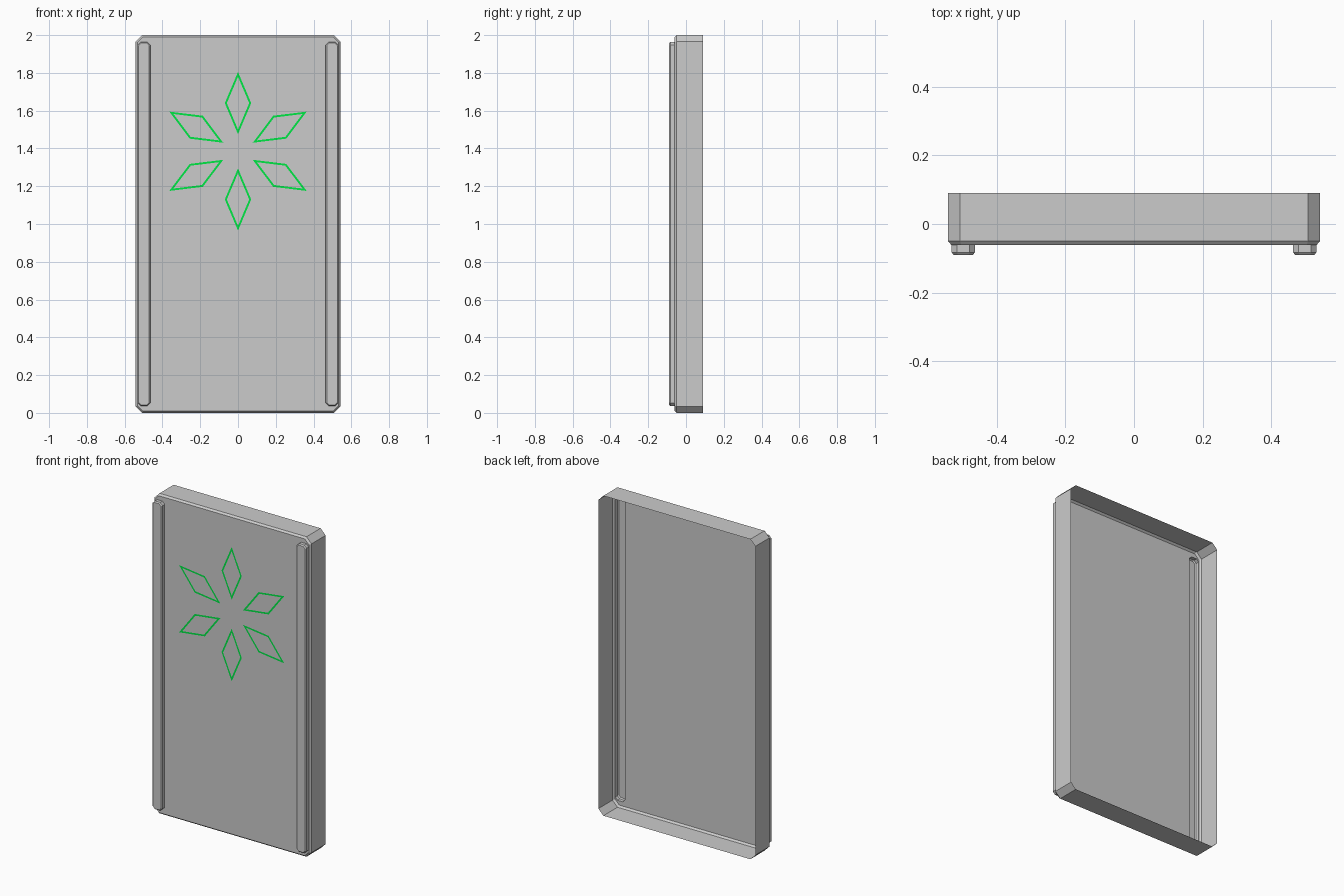
import bpy, bmesh, math
from mathutils import Matrix, Vector

cube = bpy.data.objects.get("Cube")
if cube:
    bpy.data.objects.remove(cube, do_unlink=True)


def material(name, color):
    m = bpy.data.materials.new(name)
    m.use_nodes = True
    m.diffuse_color = color
    m.node_tree.nodes["Principled BSDF"].inputs["Base Color"].default_value = color
    return m


grey = material("grey plastic", (0.6, 0.6, 0.6, 1))
green = material("bright green", (0.0, 0.8, 0.06, 1))

FRONT = -0.061          # front plane of the panel
MID = 1.0               # mid height
RAIL_X = 0.498


def outline(bm, cx, hw, hh, cut, y):
    """Closed loop: a rectangle with cut corners, at depth y."""
    pts = [(hw, cut - hh), (hw, hh - cut), (hw - cut, hh), (cut - hw, hh),
           (-hw, hh - cut), (-hw, cut - hh), (cut - hw, -hh), (hw - cut, -hh)]
    return [bm.verts.new((cx + x, y, MID + z)) for x, z in pts]


def loop_edges(bm, loop):
    return [bm.edges.new((a, b)) if not bm.edges.get((a, b)) else bm.edges.get((a, b))
            for a, b in zip(loop, loop[1:] + loop[:1])]


def bridge(bm, a, b):
    for i in range(len(a)):
        j = (i + 1) % len(a)
        bm.faces.new((a[i], a[j], b[j], b[i]))


def finish(bm, name, mat):
    bmesh.ops.recalc_face_normals(bm, faces=bm.faces)
    # front faces must look towards -y
    if sum(f.normal.y * f.calc_area() for f in bm.faces) > 0:
        bmesh.ops.reverse_faces(bm, faces=bm.faces)
    me = bpy.data.meshes.new(name)
    bm.to_mesh(me)
    bm.free()
    me.materials.append(mat)
    ob = bpy.data.objects.new(name, me)
    bpy.context.collection.objects.link(ob)
    return ob


# Open-backed panel shell with bevelled front rim and openings behind the rails
bm = bmesh.new()
back = outline(bm, 0, 0.543, 1.0, 0.035, 0.09)
rim = outline(bm, 0, 0.543, 1.0, 0.035, -0.049)
face = outline(bm, 0, 0.533, 0.99, 0.029, FRONT)
bridge(bm, back, rim)
bridge(bm, rim, face)
edges = loop_edges(bm, face)
for side in (-1, 1):
    edges += loop_edges(bm, outline(bm, side * RAIL_X, 0.034, 0.963, 0.016, FRONT))
bmesh.ops.triangle_fill(bm, use_beauty=True, edges=edges, normal=(0, -1, 0))
finish(bm, "panel_shell", grey)

# Hollow raised rails along both long edges
for side, name in ((1, "left_rail"), (-1, "right_rail")):
    bm = bmesh.new()
    base = outline(bm, side * RAIL_X, 0.034, 0.963, 0.016, FRONT)
    top = outline(bm, side * RAIL_X, 0.034, 0.963, 0.016, -0.083)
    cap = outline(bm, side * RAIL_X, 0.028, 0.957, 0.0125, -0.09)
    bridge(bm, base, top)
    bridge(bm, top, cap)
    bm.faces.new(cap)
    finish(bm, name, grey)

# Six green diamond outlines arranged as a flower
bm = bmesh.new()
for k in range(6):
    turn = Matrix.Rotation(math.radians(60 * k), 4, 'Y')
    rings = []
    for s in (1.0, 0.845):
        pts = [(0, 0.165), (0.07, 0), (0, -0.165), (-0.07, 0)]
        rings.append([bm.verts.new(turn @ Vector((x * s, 0, 0.255 + z * s)))
                      for x, z in pts])
    bridge(bm, *rings)
flower = finish(bm, "flower_outline", green)
flower.location = (0, FRONT - 0.0015, 1.385)
